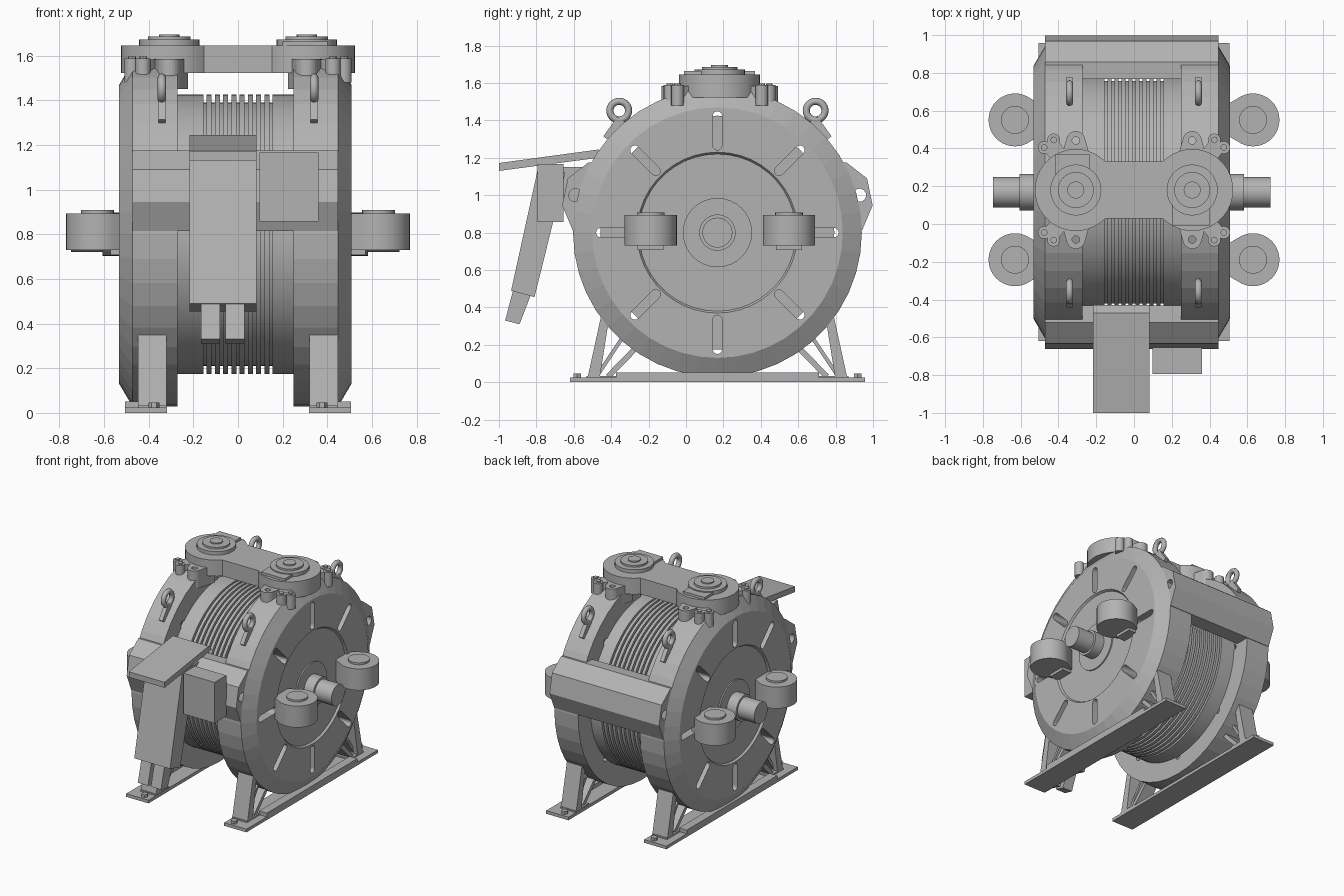
import bpy, bmesh
from math import sin, cos, pi, radians
from mathutils import Matrix, Vector

if "Cube" in bpy.data.objects:
    bpy.data.objects.remove(bpy.data.objects["Cube"])

grey = bpy.data.materials.new("machine_grey")
grey.use_nodes = True
tone = (0.45, 0.45, 0.45, 1)
grey.diffuse_color = tone
grey.node_tree.nodes["Principled BSDF"].inputs["Base Color"].default_value = tone

CX, CY, CZ = -0.012, 0.168, 0.80      # centre of the drum
R = 0.772                             # rim radius
SIDES = ((1, "left"), (-1, "right"))
ENDS = ((-1, "front"), (1, "back"))


def finish(name, bm):
    bmesh.ops.recalc_face_normals(bm, faces=bm.faces[:])
    mesh = bpy.data.meshes.new(name)
    bm.to_mesh(mesh)
    bm.free()
    mesh.materials.append(grey)
    ob = bpy.data.objects.new(name, mesh)
    bpy.context.collection.objects.link(ob)
    return ob


def smooth(ob, angle=35):
    bpy.ops.object.select_all(action='DESELECT')
    ob.select_set(True)
    bpy.context.view_layer.objects.active = ob
    bpy.ops.object.shade_smooth_by_angle(angle=radians(angle))
    return ob


def add_prism(bm, pts, axis, a, b):
    # Outline is (y, z) when extruded on x, and (x, y) when extruded on z
    def place(p, t):
        return (t, p[0], p[1]) if axis == 'x' else (p[0], p[1], t)
    face = bm.faces.new([bm.verts.new(place(p, a)) for p in pts])
    ext = bmesh.ops.extrude_face_region(bm, geom=[face])
    verts = [v for v in ext["geom"] if isinstance(v, bmesh.types.BMVert)]
    bmesh.ops.translate(bm, verts=verts, vec=Vector(place((0, 0), b - a)))


def prism(name, pts, axis, a, b):
    bm = bmesh.new()
    add_prism(bm, pts, axis, a, b)
    return finish(name, bm)


def box(name, x, y, z):
    return prism(name, [(x[0], y[0]), (x[1], y[0]), (x[1], y[1]), (x[0], y[1])], 'z', *z)


def arc(cx, cy, r, a, b, n):
    return [(cx + r * cos(radians(a + (b - a) * i / n)),
             cy + r * sin(radians(a + (b - a) * i / n))) for i in range(n + 1)]


def ring(cx, cy, r, n=24):
    return arc(cx, cy, r, 0, 360, n)[:-1]


def post(name, x, y, r, z0, z1, n=24):
    return smooth(prism(name, ring(x, y, r, n), 'z', z0, z1))


def strip(p, q, w):
    # Rectangle of width w around the line p to q
    p, q = Vector(p), Vector(q)
    d = (q - p).normalized() * w / 2
    n = Vector((-d.y, d.x))
    return [p + n, q + n, q - n, p - n]


def lathe(name, profile, segs):
    # Spin (x, radius) pairs around the drum axis
    bm = bmesh.new()
    vs = [bm.verts.new((x, CY, CZ + r)) for x, r in profile]
    es = [bm.edges.new(pair) for pair in zip(vs, vs[1:])]
    bmesh.ops.spin(bm, geom=vs + es, cent=(0, CY, CZ), axis=(1, 0, 0),
                   angle=2 * pi, steps=segs, use_duplicate=False)
    bmesh.ops.remove_doubles(bm, verts=bm.verts[:], dist=1e-5)
    return finish(name, bm)


def cut(ob, cutter):
    cutter.hide_render = True
    mod = ob.modifiers.new("cut", 'BOOLEAN')
    mod.operation, mod.object, mod.solver = 'DIFFERENCE', cutter, 'EXACT'
    bpy.context.view_layer.objects.active = ob
    bpy.ops.object.modifier_apply(modifier=mod.name)
    bpy.data.objects.remove(cutter)


# Grooved drum
profile = [(-0.28, 0), (-0.28, 0.625)]
for i in range(9):
    x = -0.155 + i * 0.037
    profile += [(x, 0.625), (x, 0.59), (x + 0.014, 0.59), (x + 0.014, 0.625)]
smooth(lathe("drum", profile + [(0.26, 0.625), (0.26, 0)], 64))

# Slotted end flanges with recessed face, hub and shaft
for s, side in SIDES:
    prof = [(0.26, 0), (0.26, R), (0.46, R), (0.52, 0.67), (0.52, 0.43),
            (0.505, 0.42), (0.505, 0)]
    flange = lathe(side + "_flange", [(CX + s * x, r) for x, r in prof], 44)
    bm = bmesh.new()
    for k in range(8):
        a = k * pi / 4
        slot = arc(0.624, 0, 0.025, -90, 90, 6) + arc(0.466, 0, 0.025, 90, 270, 6)
        pts = [(CY + u * cos(a) - v * sin(a), CZ + u * sin(a) + v * cos(a)) for u, v in slot]
        add_prism(bm, pts, 'x', CX + s * 0.2, CX + s * 0.6)
    cut(flange, finish("slot_cutter", bm))
    hub = [(0.45, 0), (0.45, 0.185), (0.515, 0.185), (0.515, 0.097), (0.595, 0.097),
           (0.595, 0.08), (0.735, 0.08), (0.735, 0)]
    smooth(lathe(side + "_hub_shaft", [(CX + s * x, r) for x, r in hub], 32))

# Round side brackets with caps
for s, side in SIDES:
    for e, end in ENDS:
        x, y = s * 0.63, CY + 0.013 + e * 0.37
        a = 0 if s > 0 else 180
        outline = arc(x, y, 0.14, a - 125, a + 125, 28) + [
            (s * 0.49, y + s * 0.08), (s * 0.49, y - s * 0.08)]
        smooth(prism(f"{side}_{end}_bracket", outline, 'z', 0.73, 0.893))
        post(f"{side}_{end}_bracket_cap", x, y, 0.074, 0.88, 0.908)
        box(f"{side}_{end}_bracket_foot", sorted((s * 0.49, s * 0.57)),
            (y - 0.07, y + 0.07), (0.708, 0.735))

# Cross beams joining the flanges
for e, end in ENDS:
    section = [(0.60, 0.37), (0.69, 0.375), (0.80, 0.29), (0.83, 0.145),
               (0.775, 0.015), (0.66, 0.015), (0.655, 0.33)]
    beam = prism(end + "_cross_beam", [(CY + e * u, CZ + v) for u, v in section],
                 'x', CX - 0.46, CX + 0.46)
    cut(beam, prism("hole_cutter", ring(CY + e * 0.76, CZ + 0.2, 0.035), 'x', -0.7, 0.7))

# Top twin housing
outline = arc(0.308, 0.18, 0.217, -136, 136, 28) + arc(-0.308, 0.18, 0.217, 44, 316, 28)
smooth(prism("twin_housing", outline, 'z', 1.523, 1.645))
for s, side in SIDES:
    x = s * 0.308
    xs = sorted((s * 0.235, s * 0.415)) if s < 0 else (0.2, 0.4)
    ys = (0.10, 0.37) if s < 0 else (-0.01, 0.26)
    box(side + "_housing_plate", xs, ys, (1.64, 1.664))
    post(side + "_housing_disc", x, 0.18, 0.135, 1.64, 1.672, 32)
    post(side + "_housing_cap", x, 0.18, 0.095, 1.67, 1.686, 32)
    post(side + "_housing_hub", x, 0.18, 0.045, 1.68, 1.695)
    for e, end in ENDS:
        # Straight lug
        y = 0.18 + e * 0.262
        a = 90 * e
        lug = arc(x, y, 0.05, a - 80, a + 80, 10) + [
            (x - e * 0.085, y - e * 0.12), (x + e * 0.085, y - e * 0.12)]
        ob = prism(f"{side}_{end}_lug", lug, 'z', 1.45, 1.585)
        cut(ob, prism("hole_cutter", ring(x, y, 0.02, 16), 'z', 1.3, 1.7))
        # Corner lug with twin bolts
        c = Vector((s * 0.45, 0.18 + e * 0.25))
        bm = bmesh.new()
        add_prism(bm, strip((s * 0.36, 0.18 + e * 0.13), c, 0.09), 'z', 1.50, 1.583)
        finish(f"{side}_{end}_corner_lug", bm)
        for k, (u, v) in enumerate(((0.475, 0.225), (0.425, 0.265))):
            post(f"{side}_{end}_corner_boss_{k}", s * u, 0.18 + e * v, 0.034, 1.48, 1.588, 16)
            post(f"{side}_{end}_corner_bolt_{k}", s * u, 0.18 + e * v, 0.018, 1.58, 1.597, 8)

# Lifting eyes
for s, side in SIDES:
    for e, end in ENDS:
        x = s * 0.341
        y = CY + e * 0.525
        bpy.ops.mesh.primitive_torus_add(
            major_radius=0.05, minor_radius=0.019, major_segments=28, minor_segments=8,
            location=(x, y, 1.452), rotation=(0, pi / 2, 0))
        eye = bpy.context.object
        eye.name = f"{side}_{end}_lifting_eye"
        eye.data.materials.append(grey)
        smooth(eye, 60)
        prism(f"{side}_{end}_eye_shank", strip((y - e * 0.01, 1.405), (y + e * 0.065, 1.30), 0.05),
              'x', x - 0.016, x + 0.016)

# Front control unit with hood, end tubes and side box
prism("control_hood", [(-1.0, 1.172), (-0.47, 1.244), (-0.43, 1.205), (-1.0, 1.13)],
      'x', -0.217, 0.083)
prism("control_body", [(-0.79, 1.15), (-0.645, 1.12), (-0.81, 0.455), (-0.935, 0.49)],
      'x', -0.217, 0.083)
prism("control_mount", [(-0.74, 1.15), (-0.55, 1.15), (-0.55, 0.95), (-0.70, 0.95)],
      'x', -0.19, 0.06)
for k, x in enumerate((-0.165, -0.055)):
    prism(f"control_tube_{k}", [(-0.925, 0.49), (-0.83, 0.465), (-0.89, 0.31), (-0.967, 0.33)],
          'x', x, x + 0.085)
box("terminal_box", (0.097, 0.36), (-0.795, -0.655), (0.857, 1.167))

# Base plates, rails, legs and struts
for s, side in SIDES:
    box(side + "_base_plate", sorted((s * 0.318, s * 0.505)), (-0.62, 0.957), (0, 0.024))
    box(side + "_base_rail", sorted((s * 0.44, s * 0.505)), (-0.375, 0.712), (0.02, 0.052))
    inner, outer = sorted((s * 0.32, s * 0.447))
    for e, end in ENDS:
        leg = [(0.695, 0.02), (0.63, 0.02), (0.57, 0.40), (0.612, 0.40)]
        prism(f"{side}_{end}_leg", [(CY + e * u, v) for u, v in leg], 'x', inner, outer)
        mid = s * 0.384
        prism(f"{side}_{end}_strut", strip((CY + e * 0.585, 0.03), (CY + e * 0.40, 0.22), 0.03),
              'x', mid - 0.05, mid + 0.05)
        prism(f"{side}_{end}_cross_strut", strip((CY + e * 0.64, 0.04), (CY + e * 0.50, 0.25), 0.02),
              'x', mid - 0.03, mid + 0.03)
        box(f"{side}_{end}_foot_pad", sorted((s * 0.32, s * 0.447)),
            sorted((CY + e * 0.54, CY + e * 0.70)), (0.02, 0.034))
        post(f"{side}_{end}_anchor_bolt", s * 0.376, CY + e * 0.75, 0.024, 0.02, 0.046, 6)
